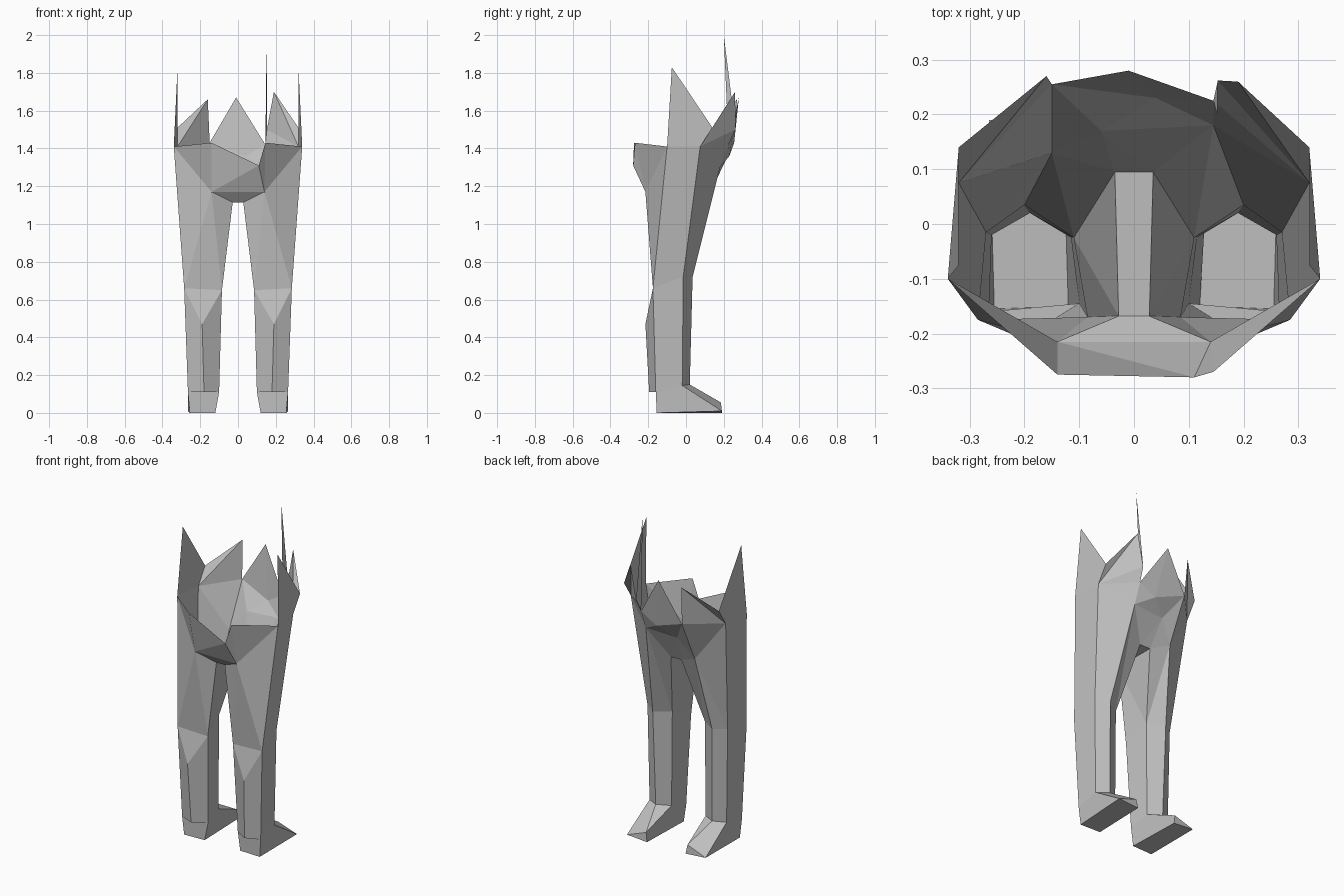
import bpy, bmesh

cube = bpy.data.objects.get("Cube")
if cube:
    bpy.data.objects.remove(cube, do_unlink=True)

grey = bpy.data.materials.new("plain_grey")
grey.use_nodes = True
tone = (0.52, 0.52, 0.52, 1)
grey.diffuse_color = tone
grey.node_tree.nodes["Principled BSDF"].inputs["Base Color"].default_value = tone


def shell(name, points, faces):
    """Flat-shaded open shell; each face is a string of corner names."""
    bm = bmesh.new()
    corner = {}
    for face in faces:
        for key in face.split():
            if key not in corner:
                corner[key] = bm.verts.new(points[key])
        bm.faces.new([corner[key] for key in face.split()])
    bmesh.ops.recalc_face_normals(bm, faces=bm.faces)
    mesh = bpy.data.meshes.new(name)
    bm.to_mesh(mesh)
    bm.free()
    mesh.materials.append(grey)
    obj = bpy.data.objects.new(name, mesh)
    bpy.context.collection.objects.link(obj)
    return obj


# Corners of one leg, on the +x side
leg = dict(
    hip_front=(0.34, -0.10, 1.41), hip_back=(0.32, 0.075, 1.41),
    groin=(0.14, -0.215, 1.17), crotch_front=(0.028, -0.168, 1.115),
    crotch_back=(0.035, 0.095, 1.12),
    knee_out=(0.285, -0.175, 0.66), knee_in=(0.085, -0.17, 0.65),
    knee_back_in=(0.11, -0.025, 0.72), knee_back=(0.20, 0.035, 0.72),
    knee_back_out=(0.27, -0.015, 0.72),
    shin_top=(0.19, -0.215, 0.47), shin_low=(0.18, -0.195, 0.11),
    ankle_out=(0.265, -0.16, 0.11), ankle_in=(0.10, -0.145, 0.11),
    ankle_back_in=(0.115, -0.025, 0.145), ankle_back=(0.19, 0.02, 0.15),
    ankle_back_out=(0.26, -0.02, 0.145),
    heel_out=(0.255, -0.155, 0), heel_in=(0.12, -0.15, 0),
    toe_out=(0.265, 0.19, 0.01), toe_in=(0.13, 0.19, 0),
    toe_top=(0.14, 0.185, 0.055),
    rim_side=(0.32, 0.14, 1.51), side_spike=(0.32, -0.075, 1.83),
)
buttocks = {"left": (0.145, 0.18, 1.30), "right": (-0.15, 0.13, 1.17)}

thigh_faces = [
    "hip_front knee_out groin", "groin knee_out knee_in",
    "groin knee_in crotch_front",
    "crotch_front knee_in knee_back_in", "crotch_front knee_back_in crotch_back",
    "crotch_back knee_back_in buttock", "buttock knee_back_in knee_back",
    "buttock knee_back knee_back_out", "buttock knee_back_out hip_back",
    "hip_front hip_back knee_back_out knee_out",
    "hip_front side_spike rim_side hip_back",
]
shin_faces = [
    "knee_out knee_in shin_top", "knee_in shin_top shin_low ankle_in",
    "knee_out ankle_out shin_low shin_top", "ankle_out ankle_in shin_low",
    "knee_in ankle_in ankle_back_in knee_back_in",
    "knee_back_in ankle_back_in ankle_back knee_back",
    "knee_back ankle_back ankle_back_out knee_back_out",
    "knee_out knee_back_out ankle_back_out ankle_out",
]
foot_faces = [
    "ankle_out ankle_in heel_in heel_out",
    "ankle_out heel_out toe_out ankle_back_out",
    "ankle_back_out ankle_back toe_top toe_out",
    "ankle_back ankle_back_in toe_top",
    "ankle_back_in ankle_in heel_in toe_in toe_top",
    "toe_out toe_in toe_top", "heel_out heel_in toe_in toe_out",
]

# Both legs, mirrored, with the corners shared by the pelvis collected
pelvis = {}
for side, sign in (("left", 1), ("right", -1)):
    points = {key: (sign * x, y, z) for key, (x, y, z) in leg.items()}
    points["buttock"] = buttocks[side]
    shell(side + "_leg", points, thigh_faces + shin_faces + foot_faces)
    for key, co in points.items():
        pelvis[side + "_" + key] = co

# Ragged rim of the pelvis
pelvis.update(
    front_right=(-0.14, -0.275, 1.43), front_dip=(0.11, -0.28, 1.31),
    front_left=(0.145, -0.27, 1.43),
    back_peak=(-0.01, 0.28, 1.67),
    right_notch=(-0.15, 0.255, 1.43), right_peak=(-0.16, 0.27, 1.66),
    left_notch=(0.145, 0.225, 1.42), left_corner=(0.153, 0.262, 1.5),
    left_peak=(0.19, 0.26, 1.70), needle=(0.152, 0.20, 2.0),
    tail=(0.04, 0.23, 1.36), tail_low=(-0.06, 0.17, 1.29),
)
front_faces = [
    "right_groin front_dip front_right", "right_groin left_groin front_dip",
    "left_groin front_left front_dip",
    "left_hip_front front_left left_groin",
    "right_hip_front front_right right_groin",
    "right_groin left_groin left_crotch_front right_crotch_front",
    "right_crotch_front left_crotch_front left_crotch_back right_crotch_back",
]
back_faces = [
    "right_crotch_back left_crotch_back tail_low",
    "left_crotch_back left_buttock tail_low", "left_buttock tail tail_low",
    "right_crotch_back right_buttock tail_low",
    "right_buttock right_notch tail_low", "right_notch tail tail_low",
    "right_notch back_peak tail", "back_peak left_notch tail",
    "tail left_notch left_buttock",
    "left_hip_back left_rim_side left_peak",
    "left_hip_back left_peak left_corner",
    "left_hip_back left_corner left_notch",
    "left_hip_back left_notch left_buttock",
    "left_notch left_corner needle",
    "right_hip_back right_rim_side right_peak",
    "right_hip_back right_peak right_notch",
    "right_hip_back right_notch right_buttock",
]
shell("pelvis", pelvis, front_faces + back_faces)
